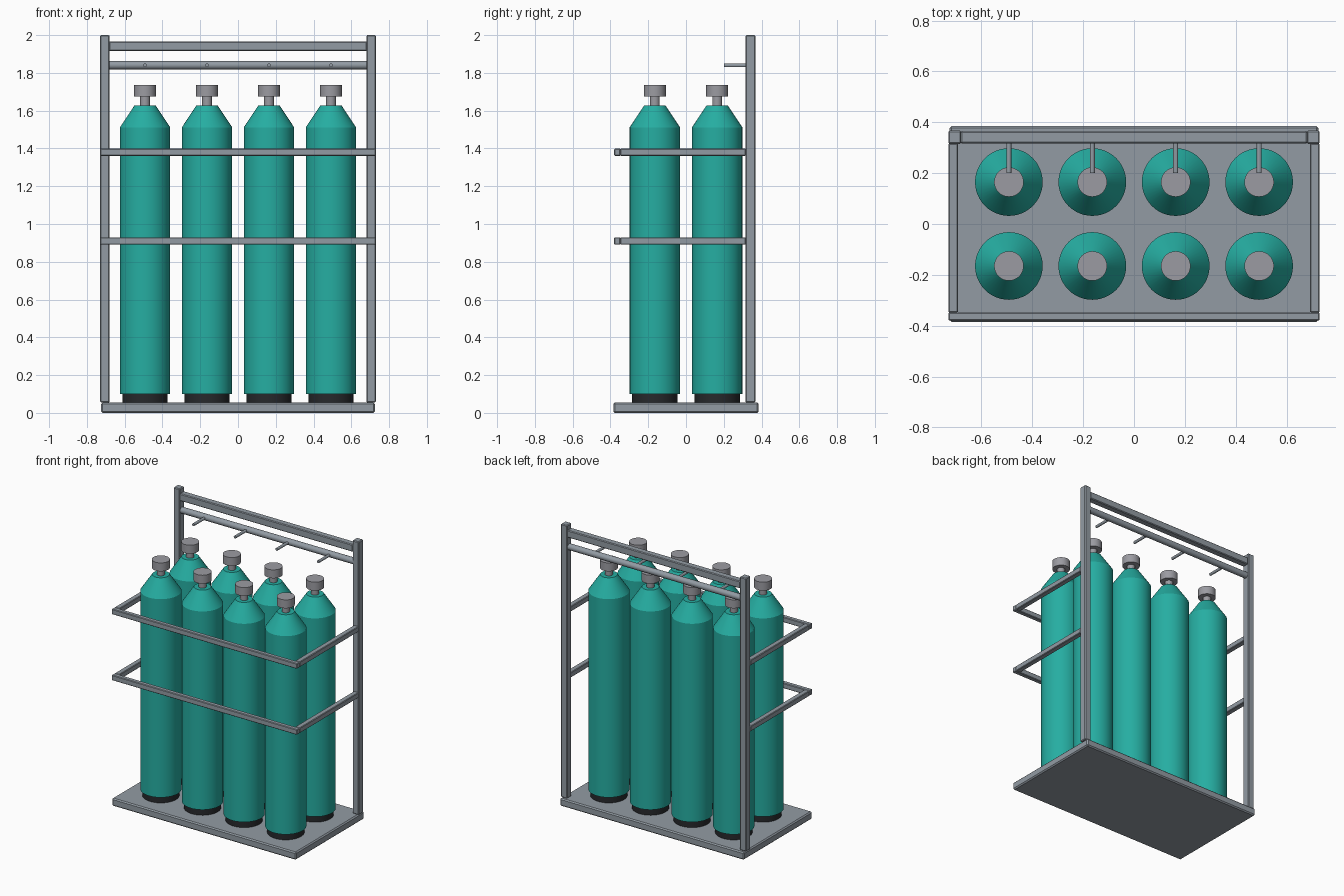
import bpy, bmesh, math
from mathutils import Matrix

if "Cube" in bpy.data.objects:
    bpy.data.objects.remove(bpy.data.objects["Cube"])


def material(name, rgb):
    m = bpy.data.materials.new(name)
    m.diffuse_color = (*rgb, 1)
    m.use_nodes = True
    m.node_tree.nodes["Principled BSDF"].inputs["Base Color"].default_value = m.diffuse_color
    return m


STEEL = material("grey steel", (0.29, 0.33, 0.37))
TEAL = material("teal paint", (0.019, 0.42, 0.36))
RUBBER = material("black rubber", (0.02, 0.022, 0.025))
VALVE = material("valve grey", (0.33, 0.33, 0.36))


def add_object(name, bm, mats):
    me = bpy.data.meshes.new(name)
    bmesh.ops.recalc_face_normals(bm, faces=bm.faces)
    bm.to_mesh(me)
    bm.free()
    for m in mats:
        me.materials.append(m)
    ob = bpy.data.objects.new(name, me)
    bpy.context.collection.objects.link(ob)
    return ob


def smooth(ob):
    bpy.ops.object.select_all(action='DESELECT')
    ob.select_set(True)
    bpy.context.view_layer.objects.active = ob
    bpy.ops.object.shade_smooth_by_angle(angle=math.radians(25))


def box(name, x, y, z, bevel=0.005):
    """Box from (min, max) ranges with chamfered edges."""
    bm = bmesh.new()
    bmesh.ops.create_cube(bm, size=1)
    for v in bm.verts:
        v.co = [r[0] if c < 0 else r[1] for r, c in zip((x, y, z), v.co)]
    ob = add_object(name, bm, [STEEL])
    mod = ob.modifiers.new("chamfer", 'BEVEL')
    mod.width, mod.segments = bevel, 1
    return ob


def rod(name, centre, radius, length, axis, sides):
    bm = bmesh.new()
    turn = Matrix.Rotation(math.pi / 2, 4, 'Y' if axis == 'X' else 'X')
    bmesh.ops.create_cone(bm, cap_ends=True, segments=sides, radius1=radius, radius2=radius,
                          depth=length, matrix=Matrix.Translation(centre) @ turn)
    ob = add_object(name, bm, [STEEL])
    smooth(ob)


# Gas bottle outline: radius, height, and material of the band above each point
OUTLINE = [(0.12, 0.05, 0), (0.12, 0.10, 1), (0.133, 0.10, 1), (0.133, 1.512, 1),
           (0.056, 1.628, 1), (0.026, 1.628, 2), (0.026, 1.675, 2), (0.058, 1.675, 2),
           (0.058, 1.735, 2)]


def bottle(name, cx, cy, sides=48):
    bm = bmesh.new()
    rings = []
    for r, z, _ in OUTLINE:
        rings.append([bm.verts.new((cx + r * math.cos(2 * math.pi * i / sides),
                                    cy + r * math.sin(2 * math.pi * i / sides), z))
                      for i in range(sides)])
    for (low, high), (_, _, mat) in zip(zip(rings, rings[1:]), OUTLINE):
        for i in range(sides):
            j = (i + 1) % sides
            bm.faces.new((low[i], low[j], high[j], high[i])).material_index = mat
    bm.faces.new(rings[0]).material_index = 0
    bm.faces.new(rings[-1]).material_index = 2
    smooth(add_object(name, bm, [RUBBER, TEAL, VALVE]))


# Base plate and rear frame
box("base_plate", (-0.725, 0.725), (-0.385, 0.385), (0, 0.055), 0.008)
for side, s in (("left", -1), ("right", 1)):
    box(f"{side}_post", sorted((s * 0.73, s * 0.68)), (0.315, 0.367), (0.055, 2.0))
box("top_rail", (-0.682, 0.682), (0.317, 0.365), (1.915, 1.967))

# Hanging bar with pegs
rod("hanging_bar", (0, 0.341, 1.841), 0.022, 1.364, 'X', 24)
COLUMNS = (-0.492, -0.164, 0.164, 0.492)
for i, x in enumerate(COLUMNS):
    rod(f"peg_{i + 1}", (x, 0.265, 1.84), 0.01, 0.13, 'Y', 12)

# Two guard rails around the bottles
for level, z in (("lower", (0.891, 0.929)), ("upper", (1.361, 1.399))):
    box(f"{level}_front_guard", (-0.73, 0.73), (-0.38, -0.347), z, 0.004)
    for side, s in (("left", -1), ("right", 1)):
        box(f"{level}_{side}_guard", sorted((s * 0.73, s * 0.692)), (-0.348, 0.317), z, 0.004)

# Two rows of four bottles
for row, y in (("front", -0.165), ("back", 0.165)):
    for i, x in enumerate(COLUMNS):
        bottle(f"{row}_bottle_{i + 1}", x, y)
